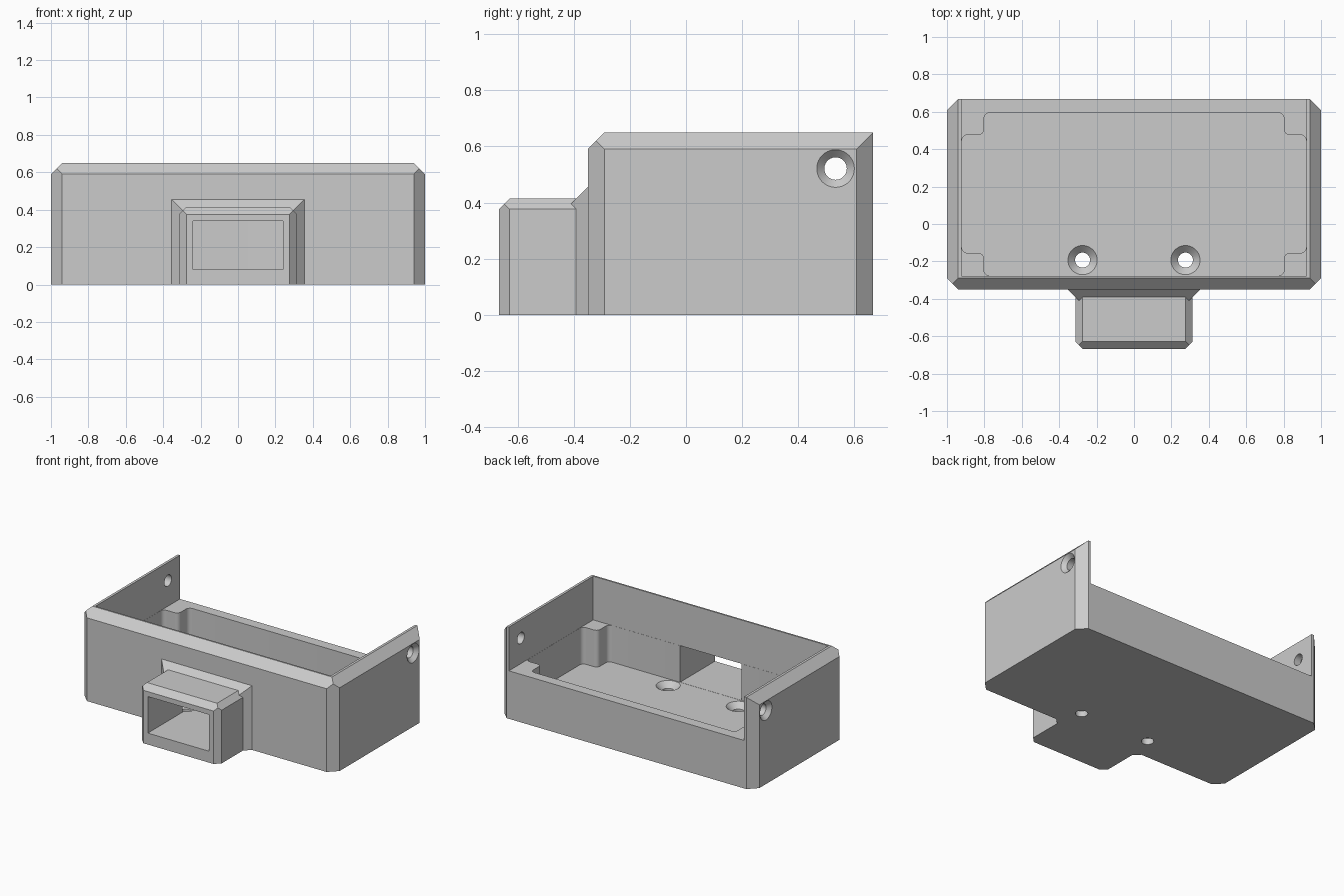
import bpy, bmesh, math
from mathutils import Matrix, Vector

if "Cube" in bpy.data.objects:
    bpy.data.objects.remove(bpy.data.objects["Cube"])

gray = bpy.data.materials.new("plain gray")
gray.diffuse_color = (0.6, 0.6, 0.6, 1)
gray.use_nodes = True
gray.node_tree.nodes["Principled BSDF"].inputs["Base Color"].default_value = gray.diffuse_color


def finish(bm, name):
    bmesh.ops.recalc_face_normals(bm, faces=bm.faces[:])
    me = bpy.data.meshes.new(name)
    bm.to_mesh(me)
    bm.free()
    me.materials.append(gray)
    ob = bpy.data.objects.new(name, me)
    bpy.context.collection.objects.link(ob)
    return ob


def block(name, x, y0, y1, z0, z1, chamfers=()):
    """Box symmetric in x, trimmed by planes (normal, distance)."""
    bm = bmesh.new()
    bmesh.ops.create_cube(bm, size=1, matrix=Matrix.Translation((0, (y0 + y1) / 2, (z0 + z1) / 2))
                          @ Matrix.Diagonal((2 * x, y1 - y0, z1 - z0, 1)))
    for n, d in chamfers:
        n = Vector(n)
        bmesh.ops.bisect_plane(bm, geom=bm.verts[:] + bm.edges[:] + bm.faces[:],
                               plane_co=n * d / n.length_squared, plane_no=n, clear_outer=True)
        bmesh.ops.holes_fill(bm, edges=[e for e in bm.edges if e.is_boundary])
    return finish(bm, name)


def both(ny, nz, d):
    return [((s, ny, nz), d) for s in (-1, 1)]


def screw_cutter(name, rings, matrix):
    """Turned solid from (radius, height) rings."""
    bm = bmesh.new()
    n, prev = 40, None
    for r, h in rings:
        ring = [bm.verts.new((r * math.cos(2 * math.pi * i / n), r * math.sin(2 * math.pi * i / n), h))
                for i in range(n)]
        if prev:
            for i in range(n):
                j = (i + 1) % n
                bm.faces.new((prev[i], prev[j], ring[j], ring[i]))
        else:
            bm.faces.new(ring[::-1])
        prev = ring
    bm.faces.new(prev)
    bm.transform(matrix)
    return finish(bm, name)


def combine(target, tool, op):
    tool.hide_render = True
    bpy.context.view_layer.objects.active = target
    m = target.modifiers.new(op, 'BOOLEAN')
    m.operation, m.object, m.solver = op, tool, 'EXACT'
    bpy.ops.object.modifier_apply(modifier=m.name)
    bpy.data.objects.remove(tool, do_unlink=True)


# Outer case with chamfered corners and top edges
case = block("case", 1, -0.35, 0.667, 0, 0.65,
             both(1, 0, 1.607) + both(-1, 0, 1.29) + both(0, 1, 1.59) + [((0, -1, 1), 0.94)])

# Front port and its flared base
port = block("port", 0.313, -0.667, -0.31, 0, 0.415,
             both(-1, 0, 0.942) + both(0, 1, 0.69) + [((0, -1, 1), 1.042)])
flare = block("port_flare", 0.355, -0.5, -0.31, 0, 0.455,
              both(-1, 0, 0.705) + [((0, -1, 1), 0.805)])
combine(port, flare, 'UNION')
combine(case, port, 'UNION')

# Upper cavity, open at the top and back
combine(case, block("upper_cavity", 0.922, -0.278, 0.8, 0.34, 0.8), 'DIFFERENCE')

# Lower cavity, leaving a rounded post in every corner
bm = bmesh.new()
xo, xi, yf, yfi, ybi, yb = 0.921, 0.802, -0.277, -0.155, 0.476, 0.594
half = [(xi, yf), (xi, yfi), (xo, yfi), (xo, ybi), (xi, ybi), (xi, yb)]
plan = half + [(-x, y) for x, y in reversed(half)]
base = bm.faces.new([bm.verts.new((x, y, 0.08)) for x, y in plan])
ext = bmesh.ops.extrude_face_region(bm, geom=[base])
bmesh.ops.translate(bm, vec=(0, 0, 0.42), verts=[v for v in ext["geom"] if isinstance(v, bmesh.types.BMVert)])
bmesh.ops.recalc_face_normals(bm, faces=bm.faces[:])
uprights = [e for e in bm.edges if abs(e.verts[0].co.z - e.verts[1].co.z) > 0.1]
bmesh.ops.bevel(bm, geom=uprights, offset=0.03, offset_type='OFFSET', segments=5, profile=0.5, affect='EDGES')
combine(case, finish(bm, "lower_cavity"), 'DIFFERENCE')

# Tunnel through the port into the case
combine(case, block("port_tunnel", 0.24, -0.75, -0.2, 0.081, 0.34), 'DIFFERENCE')

# Countersunk screw holes in the floor and side walls
for s in (-1, 1):
    floor_hole = screw_cutter("floor_hole", [(0.04, -0.05), (0.04, 0.042), (0.079, 0.081), (0.079, 0.12)],
                              Matrix.Translation((s * 0.275, -0.193, 0)))
    combine(case, floor_hole, 'DIFFERENCE')
    side_hole = screw_cutter("side_hole", [(0.04, 0.85), (0.04, 0.973), (0.067, 1.0), (0.067, 1.05)],
                             Matrix.Translation((0, 0.533, 0.521)) @ Matrix.Rotation(s * math.pi / 2, 4, 'Y'))
    combine(case, side_hole, 'DIFFERENCE')

# Smooth the rounded posts and holes, keep the chamfers crisp
bpy.ops.object.select_all(action='DESELECT')
case.select_set(True)
bpy.context.view_layer.objects.active = case
bpy.ops.object.shade_smooth_by_angle(angle=math.radians(25))
